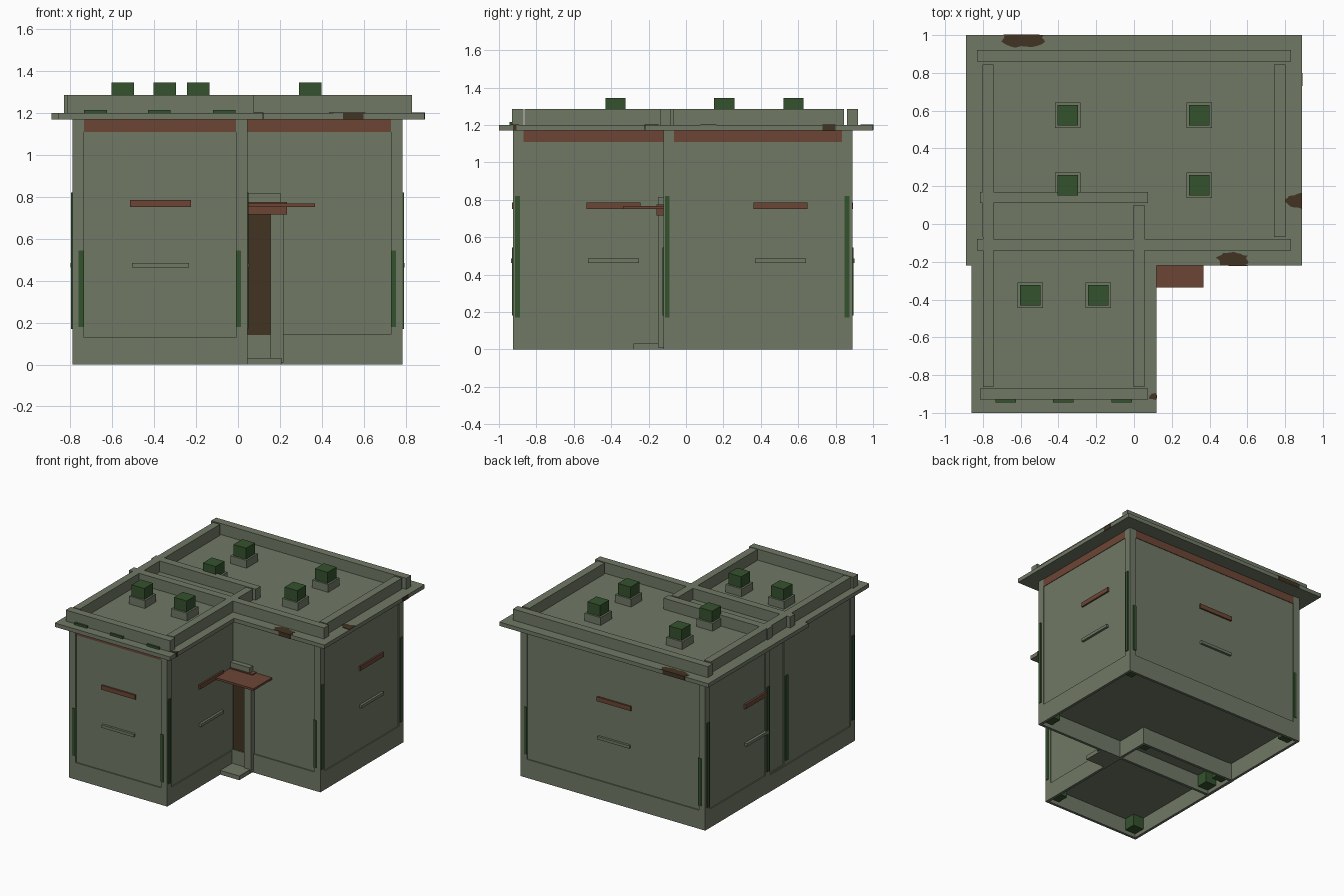
import bpy, bmesh, math, random

random.seed(4)
cube = bpy.data.objects.get("Cube")
if cube:
    bpy.data.objects.remove(cube, do_unlink=True)


def material(name, rgb):
    m = bpy.data.materials.new(name)
    m.use_nodes = True
    m.diffuse_color = (*rgb, 1)
    m.node_tree.nodes["Principled BSDF"].inputs["Base Color"].default_value = (*rgb, 1)
    return m


PLASTER = material("grey_green_plaster", (0.16, 0.19, 0.13))
GREEN = material("dark_green", (0.035, 0.085, 0.027))
BROWN = material("dark_brown", (0.055, 0.033, 0.016))
RUST = material("rust_red", (0.148, 0.06, 0.036))


def finish(name, bm, mat):
    bmesh.ops.recalc_face_normals(bm, faces=bm.faces)
    mesh = bpy.data.meshes.new(name)
    bm.to_mesh(mesh)
    bm.free()
    mesh.materials.append(mat)
    obj = bpy.data.objects.new(name, mesh)
    bpy.context.collection.objects.link(obj)
    return obj


def box(name, x, y, z, mat=PLASTER):
    """Box from three (min, max) ranges."""
    bm = bmesh.new()
    bmesh.ops.create_cube(bm, size=1)
    for v in bm.verts:
        v.co = [r[0] if c < 0 else r[1] for c, r in zip(v.co, (x, y, z))]
    return finish(name, bm, mat)


def on_wall(name, axis, side, plane, u, z, depth, mat):
    """Box standing out by depth from a wall plane; u runs along the wall."""
    d = sorted((plane - side * 0.015, plane + side * depth))
    if axis == "x":
        return box(name, d, u, z, mat)
    return box(name, u, d, z, mat)


def block(name, x, y, plinth):
    """Walled block: recessed panels, hollow plinth, corner piers, frieze."""
    g, t, w = 0.008, 0.02, 0.055
    box(name + "_walls", (x[0] + g, x[1] - g), (y[0] + g, y[1] - g), (plinth - 0.01, 1.18))
    for side, i in ((-1, 0), (1, 1)):
        a = sorted((x[i], x[i] - side * t))
        b = sorted((y[i], y[i] - side * t))
        box(name + "_plinth_side", a, y, (0, plinth))
        box(name + "_plinth_end", x, b, (0, plinth))
        on_wall(name + "_frieze_side", "x", side, x[i] - side * g,
                (y[0] + w, y[1] - w), (1.11, 1.17), 0.004, RUST)
        on_wall(name + "_frieze_end", "y", side, y[i] - side * g,
                (x[0] + w, x[1] - w), (1.11, 1.17), 0.004, RUST)
        for s, j in ((-1, 0), (1, 1)):
            px = sorted((x[i], x[i] - side * w))
            py = sorted((y[j], y[j] - s * w))
            box(name + "_corner_pier", px, py, (plinth, 1.18))
            fx = sorted((x[i] - side * t, x[i] - side * 0.11))
            fy = sorted((y[j] - s * t, y[j] - s * 0.11))
            box(name + "_footing", fx, fy, (0.03, plinth), GREEN)


def window(name, axis, side, plane, c):
    """Dark pane with a rust lintel and a plaster sill."""
    on_wall(name + "_pane", axis, side, plane, (c - 0.107, c + 0.107), (0.48, 0.76), -0.004, BROWN)
    on_wall(name + "_lintel", axis, side, plane, (c - 0.145, c + 0.145), (0.752, 0.786), 0.012, RUST)
    on_wall(name + "_sill", axis, side, plane, (c - 0.137, c + 0.137), (0.463, 0.485), 0.018, PLASTER)


def stain(name, cx, cy, rx, ry, xmax=0.89, ymin=-0.22, ymax=1.0):
    """Thin ragged patch on the roof, trimmed at the roof edge."""
    bm = bmesh.new()
    ring = []
    for i in range(26):
        a = math.tau * i / 26
        r = random.uniform(0.78, 1.08)
        px = min(cx + rx * r * math.cos(a), xmax)
        py = max(min(cy + ry * r * math.sin(a), ymax), ymin)
        ring.append(bm.verts.new((px, py, 1.2)))
    face = bm.faces.new(ring)
    top = bmesh.ops.extrude_face_region(bm, geom=[face])
    for v in top["geom"]:
        if isinstance(v, bmesh.types.BMVert):
            v.co.z += 0.003
    finish(name, bm, BROWN)


# Walls
block("main", (-0.787, 0.785), (-0.12, 0.89), 0.143)
block("wing", (-0.79, 0.045), (-0.925, 0.16), 0.13)

# Roof slabs
box("main_roof_slab", (-0.89, 0.89), (-0.22, 1.0), (1.17, 1.2))
box("wing_roof_slab", (-0.86, 0.12), (-1.0, -0.22), (1.17, 1.2))

# Parapet beams
PARAPET = (1.2, 1.285)
for y in ((0.86, 0.92), (-0.14, -0.08)):
    box("main_parapet", (-0.83, 0.83), y, PARAPET)
for y in ((0.11, 0.17), (-0.93, -0.87)):
    box("wing_parapet", (-0.815, 0.073), y, PARAPET)
for x in ((-0.803, -0.745), (0.742, 0.803)):
    box("main_side_parapet", x, (-0.07, 0.845), PARAPET)
for x in ((-0.8, -0.743), (-0.003, 0.055)):
    box("wing_side_parapet", x, (-0.863, 0.1), PARAPET)

# Roof vents
for cx, cy in ((-0.35, 0.575), (0.345, 0.575), (-0.35, 0.205), (0.345, 0.205),
               (-0.55, -0.377), (-0.19, -0.377)):
    box("vent_base", (cx - 0.068, cx + 0.068), (cy - 0.068, cy + 0.068), (1.2, 1.26))
    box("vent_cap", (cx - 0.054, cx + 0.054), (cy - 0.054, cy + 0.054), (1.26, 1.345), GREEN)

# Drain openings along the front parapet
for cx in (-0.68, -0.375, -0.065):
    box("parapet_drain", (cx - 0.054, cx + 0.054), (-0.945, -0.925), (1.198, 1.215), GREEN)

# Windows
window("front_window", "y", -1, -0.917, -0.37)
window("wing_left_window", "x", 1, 0.037, -0.388)
window("main_left_window", "x", 1, 0.777, 0.505)
window("main_right_window", "x", -1, -0.782, 0.262)
window("back_window", "y", 1, 0.882, -0.01)

# Green corner strips: tall on the sides, short on front and back
TALL, SHORT = (0.17, 0.82), (0.18, 0.545)
for side, plane, c in ((1, 0.045, -0.9), (1, 0.785, -0.1), (1, 0.785, 0.86),
                       (-1, -0.79, -0.9), (-1, -0.79, -0.095), (-1, -0.79, 0.135),
                       (-1, -0.787, 0.86)):
    on_wall("tall_strip", "x", side, plane, (c - 0.013, c + 0.013), TALL, 0.006, GREEN)
for side, plane, c in ((-1, -0.925, -0.748), (-1, -0.925, 0.002), (-1, -0.12, 0.742),
                       (1, 0.89, -0.742), (1, 0.89, 0.742)):
    on_wall("short_strip", "y", side, plane, (c - 0.012, c + 0.012), SHORT, 0.006, GREEN)

# Doorway in the inner corner
box("door", (0.045, 0.156), (-0.128, -0.1), (0.14, 0.715), BROWN)
box("door_threshold", (0.045, 0.156), (-0.135, -0.1), (0.03, 0.14))
box("door_post", (0.155, 0.217), (-0.15, -0.1), (0.01, 0.755))
box("door_step", (0.04, 0.207), (-0.28, -0.11), (0, 0.032))
box("door_lintel", (0.04, 0.235), (-0.158, -0.1), (0.717, 0.775), RUST)
box("door_cap", (0.04, 0.205), (-0.15, -0.1), (0.77, 0.815))
box("door_awning", (0.04, 0.367), (-0.337, -0.11), (0.752, 0.768), RUST)

# Worn patches on the roof and its rim
stain("back_stain", -0.585, 1.0, 0.125, 0.07)
stain("left_stain", 0.89, 0.12, 0.09, 0.042)
stain("front_stain", 0.52, -0.19, 0.085, 0.045)
stain("wing_stain", 0.12, -0.915, 0.045, 0.02, 0.12, -1.0)
box("front_rim_stain", (0.5, 0.6), (-0.223, -0.218), (1.17, 1.202), BROWN)
box("wing_rim_stain", (0.105, 0.122), (-0.925, -0.905), (1.17, 1.202), BROWN)
box("left_rim_stain", (0.888, 0.892), (0.73, 0.8), (1.168, 1.202), BROWN)
box("back_rim_stain", (-0.69, -0.5), (0.998, 1.002), (1.172, 1.202), BROWN)
